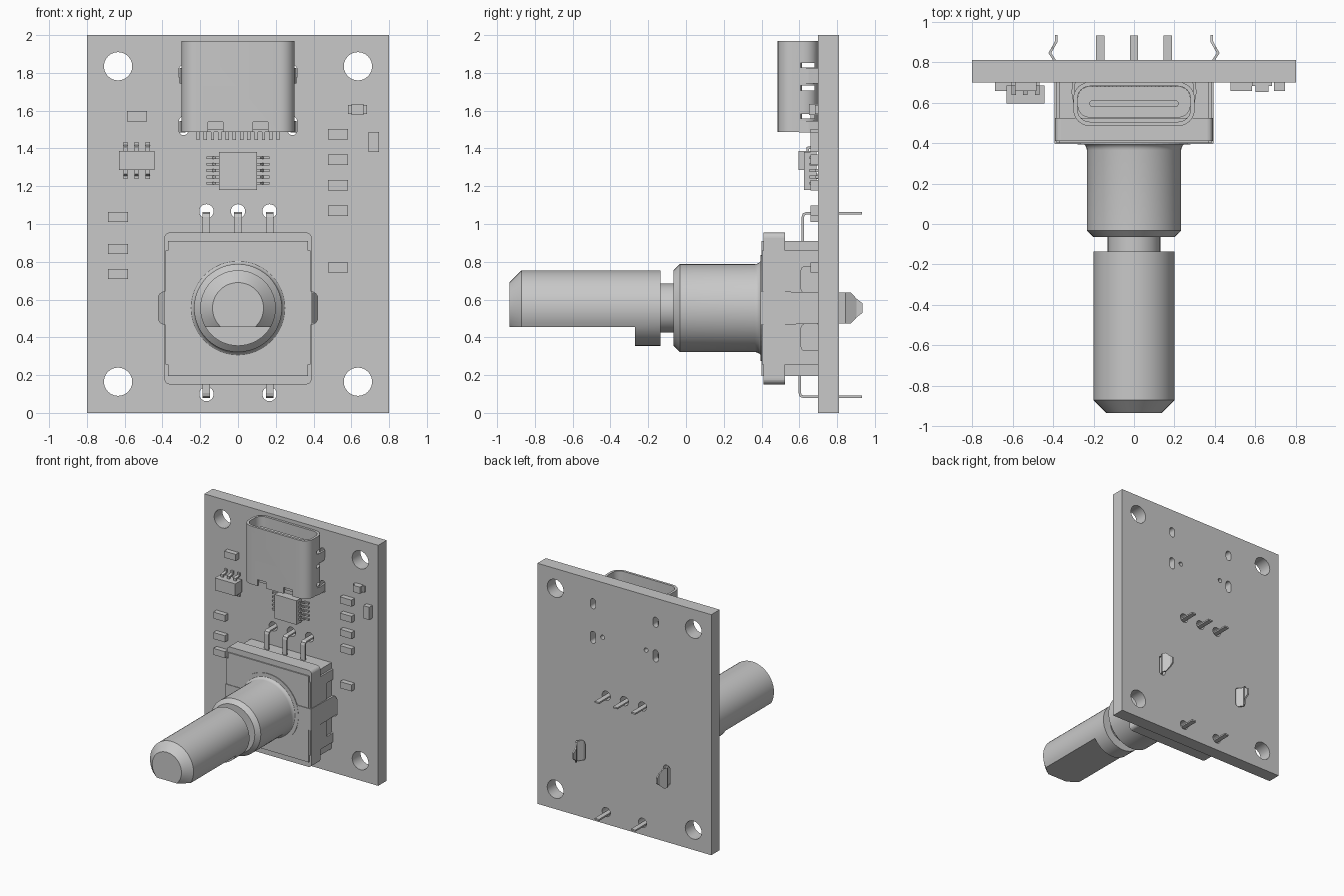
import bpy, bmesh
from math import sin, cos, pi, radians
from mathutils import Vector

cube = bpy.data.objects.get("Cube")
if cube:
    bpy.data.objects.remove(cube, do_unlink=True)

grey = bpy.data.materials.new("plain grey")
grey.use_nodes = True
COLOUR = (0.58, 0.58, 0.58, 1)
grey.diffuse_color = COLOUR
grey.node_tree.nodes["Principled BSDF"].inputs["Base Color"].default_value = COLOUR


# ---- helpers ----
def finish(name, bm, smooth=False):
    bmesh.ops.recalc_face_normals(bm, faces=bm.faces)
    mesh = bpy.data.meshes.new(name)
    bm.to_mesh(mesh)
    bm.free()
    mesh.materials.append(grey)
    ob = bpy.data.objects.new(name, mesh)
    bpy.context.collection.objects.link(ob)
    if smooth:
        shade(ob)
    return ob


def shade(ob):
    bpy.ops.object.select_all(action='DESELECT')
    ob.select_set(True)
    bpy.context.view_layer.objects.active = ob
    bpy.ops.object.shade_smooth_by_angle(angle=radians(30))


def place(axis, u, v, t):
    return {'x': (t, u, v), 'y': (u, t, v), 'z': (u, v, t)}[axis]


def add_prism(bm, outline, axis, lo, hi):
    a, b = [[bm.verts.new(place(axis, u, v, t)) for u, v in outline] for t in (lo, hi)]
    bm.faces.new(a)
    bm.faces.new(b)
    for i in range(len(a)):
        bm.faces.new((a[i - 1], a[i], b[i], b[i - 1]))


def prism(name, outline, axis, lo, hi, smooth=False):
    bm = bmesh.new()
    add_prism(bm, outline, axis, lo, hi)
    return finish(name, bm, smooth)


def rounded(cx, cy, hw, hh, r, n=6):
    """Rounded rectangle outline; a circle or slot when r equals a half size."""
    pts = []
    for q, (sx, sy) in enumerate(((1, 1), (-1, 1), (-1, -1), (1, -1))):
        for i in range(n + 1):
            a = (q + i / n) * pi / 2
            p = (cx + sx * (hw - r) + r * cos(a), cy + sy * (hh - r) + r * sin(a))
            if not pts or (Vector(p) - Vector(pts[-1])).length > 1e-5:
                pts.append(p)
    if (Vector(pts[0]) - Vector(pts[-1])).length < 1e-5:
        pts.pop()
    return pts


def rect(x0, x1, z0, z1):
    return [(x0, z0), (x1, z0), (x1, z1), (x0, z1)]


def box(name, x0, x1, y0, y1, z0, z1):
    return prism(name, rect(x0, x1, z0, z1), 'y', y0, y1)


def cut(ob, prisms):
    bm = bmesh.new()
    for p in prisms:
        add_prism(bm, *p)
    cutter = finish(ob.name + "_cutter", bm)
    cutter.hide_render = True
    mod = ob.modifiers.new("cut", 'BOOLEAN')
    mod.operation, mod.solver, mod.object = 'DIFFERENCE', 'EXACT', cutter
    bpy.context.view_layer.objects.active = ob
    bpy.ops.object.modifier_apply(modifier="cut")
    bpy.data.objects.remove(cutter, do_unlink=True)
    shade(ob)


def lathe(name, profile, z, n=48):
    """Solid of revolution about the y direction from (y, radius) points."""
    bm = bmesh.new()
    rings = [[bm.verts.new((r * cos(2 * pi * i / n), y, z + r * sin(2 * pi * i / n)))
              for i in range(n)] for y, r in profile]
    for a, b in zip(rings, rings[1:]):
        for i in range(n):
            bm.faces.new((a[i - 1], a[i], b[i], b[i - 1]))
    bm.faces.new(rings[0])
    bm.faces.new(rings[-1])
    return finish(name, bm, True)


def ribbon(name, path, across, widths, thick):
    """Bent sheet metal strip along a path."""
    bm = bmesh.new()
    across = Vector(across)
    rows = [[bm.verts.new(Vector(p) + across * s * w / 2) for s in (-1, 1)]
            for p, w in zip(path, widths)]
    for a, b in zip(rows, rows[1:]):
        bm.faces.new((a[0], a[1], b[1], b[0]))
    ob = finish(name, bm)
    mod = ob.modifiers.new("thickness", 'SOLIDIFY')
    mod.thickness, mod.offset, mod.use_even_offset = thick, 0, True
    return ob


SIDES = (("left", 1), ("right", -1))
FACE, BACK, AXIS = 0.70, 0.81, 0.555
PINS = (-0.167, 0, 0.167)

# ---- circuit board with holes ----
board = box("board", -0.8, 0.8, FACE, BACK, 0, 2)
holes = [(x, z, 0.075, 0.075) for x in (-0.635, 0.635) for z in (0.165, 1.835)]
holes += [(x, 1.067, 0.038, 0.038) for x in PINS] + [(x, 0.1, 0.038, 0.038) for x in PINS[::2]]
for _, s in SIDES:
    holes += [(s * 0.288, 1.8, 0.024, 0.042), (s * 0.288, 1.52, 0.024, 0.05),
              (s * 0.2, 1.545, 0.018, 0.018), (s * 0.39, AXIS, 0.031, 0.085)]
cut(board, [(rounded(x, z, w, h, w), 'y', FACE - 0.1, BACK + 0.1) for x, z, w, h in holes])

# ---- rotary encoder housing ----
box("encoder_core", -0.37, 0.37, 0.4, FACE, 0.195, 0.91)
body = box("encoder_body", -0.385, 0.385, 0.402, FACE, 0.255, 0.86)
cut(body, [(rounded(0.66, z, 0.05, 0.07, 0.02), 'x', s * 0.372, s * 0.5)
           for s in (-1, 1) for z in (0.4, 0.705)])
prism("encoder_flange", rounded(0, AXIS - 0.002, 0.39, 0.402, 0.03), 'y', 0.41, 0.525)
prism("cover_ring", rounded(0, AXIS, 0.28, 0.28, 0.28, 12), 'y', 0.394, 0.402)
prism("cover_strap", [(-0.39, 0.465), (-0.26, 0.465), (-0.2, 0.42), (0.2, 0.42), (0.26, 0.465),
                      (0.39, 0.465), (0.39, 0.645), (0.26, 0.645), (0.2, 0.69), (-0.2, 0.69),
                      (-0.26, 0.645), (-0.39, 0.645)], 'y', 0.395, 0.402)

# ---- mounting tabs: strap down each side, zigzag spring and pointed end ----
for side, s in SIDES:
    spring = ((0.387, 0.398), (0.387, 0.72), (0.387, 0.80), (0.416, 0.845), (0.402, 0.87),
              (0.385, 0.90), (0.385, 0.935))
    ribbon(side + "_mounting_tab", [(s * x, y, AXIS) for x, y in spring], (0, 0, 1),
           (0.18, 0.165, 0.165, 0.165, 0.165, 0.1, 0.05), 0.012)

# ---- bushing, neck and D-shaped shaft ----
fillet = [(0.4 - 0.035 * sin(a), 0.268 - 0.035 * cos(a))
          for a in [pi / 2 * (1 - i / 5) for i in range(6)]]
fillet = [(0.365 + 0.035 * sin(a), 0.268 - 0.035 * cos(a)) for a in [i * pi / 10 for i in range(6)]]
lathe("bushing", [(-0.065, 0.2), (-0.033, 0.233)] + fillet, AXIS)
lathe("neck", [(-0.16, 0.13), (-0.05, 0.13)], AXIS)
shaft = lathe("shaft", [(-0.935, 0.135), (-0.87, 0.2), (-0.135, 0.2)], AXIS)
cut(shaft, [(rect(-0.4, 0.4, 0.2, 0.455), 'y', -1.1, -0.27)])

# ---- encoder pins ----
for x in PINS:
    path = [(x, 0.618, 0.9), (x, 0.618, 1.035), (x, 0.623, 1.051), (x, 0.638, 1.057), (x, 0.932, 1.057)]
    ribbon("top_pin", path, (1, 0, 0), [0.04] * 5, 0.013)
for x in PINS[::2]:
    path = [(x, 0.602, 0.21), (x, 0.602, 0.107), (x, 0.607, 0.091), (x, 0.622, 0.085), (x, 0.932, 0.085)]
    ribbon("bottom_pin", path, (1, 0, 0), [0.04] * 5, 0.013)

# ---- connector: rounded shell, housing, tongue, legs and contacts ----
shell = prism("connector_shell", rounded(0, 0.593, 0.3, 0.108, 0.08), 'z', 1.487, 1.97)
cavity = [(rounded(0, 0.593, 0.28, 0.088, 0.062), 'z', 1.4, 2.1)]
cut(shell, cavity)
slots = [(rect(0.605, 0.68, z - 0.012, z + 0.012), 'x', -0.4, 0.4) for z in (1.84, 1.72, 1.57)]
notches = [(rect(min(s * 0.08, s * 0.16), max(s * 0.08, s * 0.16), 1.4, 1.54), 'y', 0.4, 0.55)
           for s in (-1, 1)]
cut(shell, slots + notches)
prism("connector_housing", rounded(0, 0.603, 0.279, 0.077, 0.06), 'z', 1.5, 1.553, True)
prism("connector_tongue", rounded(0, 0.595, 0.22, 0.018, 0.017), 'z', 1.55, 1.92, True)
for side, s in SIDES:
    for z, w in ((1.785, 0.08), (1.515, 0.06)):
        path = [(s * 0.293, 0.6, z), (s * 0.302, 0.65, z), (s * 0.298, 0.69, z), (s * 0.286, 0.77, z)]
        ribbon(side + "_connector_leg", path, (0, 0, 1), [w] * 4, 0.014)
for i in range(12):
    x = -0.212 + i * 0.424 / 11
    box("connector_contact", x - 0.009, x + 0.009, 0.68, FACE, 1.445, 1.51)

# ---- main chip with five legs per side ----
box("chip_body", -0.1, 0.1, 0.625, 0.692, 1.18, 1.38)
for side, s in SIDES:
    for i in range(5):
        z = 1.215 + i * 0.034
        path = [(s * 0.09, 0.66, z), (s * 0.115, 0.66, z), (s * 0.132, 0.692, z), (s * 0.168, 0.692, z)]
        ribbon(side + "_chip_leg", path, (0, 0, 1), [0.014] * 4, 0.012)

# ---- small regulator with three legs above and below ----
box("regulator_body", -0.63, -0.442, 0.595, 0.685, 1.285, 1.387)
for s in (-1, 1):
    for x in (-0.595, -0.537, -0.478):
        path = [(x, y, 1.336 + s * d) for d, y in ((0.045, 0.645), (0.066, 0.645), (0.076, 0.692), (0.098, 0.692))]
        ribbon("regulator_leg", path, (1, 0, 0), [0.022] * 4, 0.014)

# ---- surface parts ----
parts = [(-0.535, 1.57)] + [(0.53, z) for z in (1.475, 1.34, 1.205, 1.07, 0.77)]
parts += [(-0.635, z) for z in (1.037, 0.867, 0.735)]
for x, z in parts:
    box("surface_part", x - 0.053, x + 0.053, 0.658, FACE, z - 0.027, z + 0.027)
box("upright_surface_part", 0.692, 0.746, 0.658, FACE, 1.38, 1.486)
box("lamp_base", 0.582, 0.682, 0.682, FACE, 1.582, 1.63)
box("lamp_lens", 0.6, 0.664, 0.652, FACE, 1.578, 1.634)
